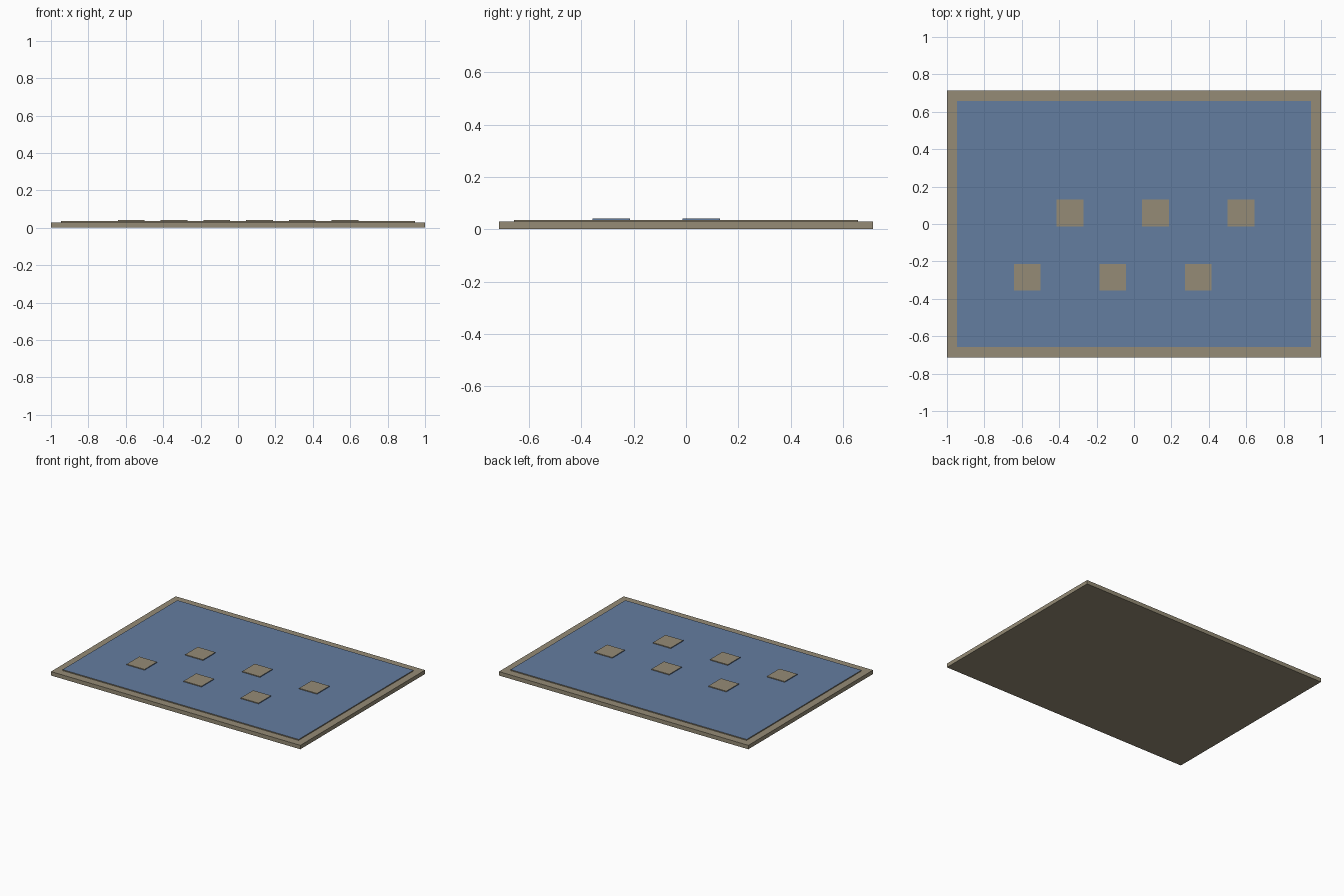
import bpy

if "Cube" in bpy.data.objects:
    bpy.data.objects.remove(bpy.data.objects["Cube"])


def material(name, rgb):
    m = bpy.data.materials.new(name)
    m.diffuse_color = (*rgb, 1.0)
    m.use_nodes = True
    m.node_tree.nodes["Principled BSDF"].inputs["Base Color"].default_value = m.diffuse_color
    return m


khaki = material("khaki", (0.30, 0.26, 0.18))
blue = material("slate blue", (0.127, 0.205, 0.352))


def slab(name, x, y, z0, z1, sx, sy, mats, rule=None):
    """Box from z0 to z1; rule(normal) picks the material index of a face."""
    bpy.ops.mesh.primitive_cube_add(size=1, location=(x, y, (z0 + z1) / 2))
    ob = bpy.context.object
    ob.name = name
    ob.scale = (sx, sy, z1 - z0)
    bpy.ops.object.transform_apply(location=False, rotation=False, scale=True)
    for m in mats:
        ob.data.materials.append(m)
    if rule:
        for p in ob.data.polygons:
            p.material_index = rule(p.normal)
    return ob


BASE_TOP, PANEL_TOP, TILE_TOP = 0.0286, 0.0357, 0.0415

# Base board
slab("base_board", 0, 0, 0, BASE_TOP, 2.0, 1.4286, [khaki])

# Raised panel with a blue top and khaki rim
slab("blue_panel", 0, 0, BASE_TOP, PANEL_TOP, 1.894, 1.316, [khaki, blue],
     lambda n: 1 if n.z > 0.5 else 0)

# Six square tiles, zigzagging between two rows; their left/right edges are blue
for i in range(6):
    x = -0.5714 + i * 0.2286
    y = 0.0585 if i % 2 else -0.285
    slab(f"tile_{i + 1}", x, y, PANEL_TOP, TILE_TOP, 0.143, 0.143, [khaki, blue],
         lambda n: 1 if abs(n.x) > 0.5 else 0)
